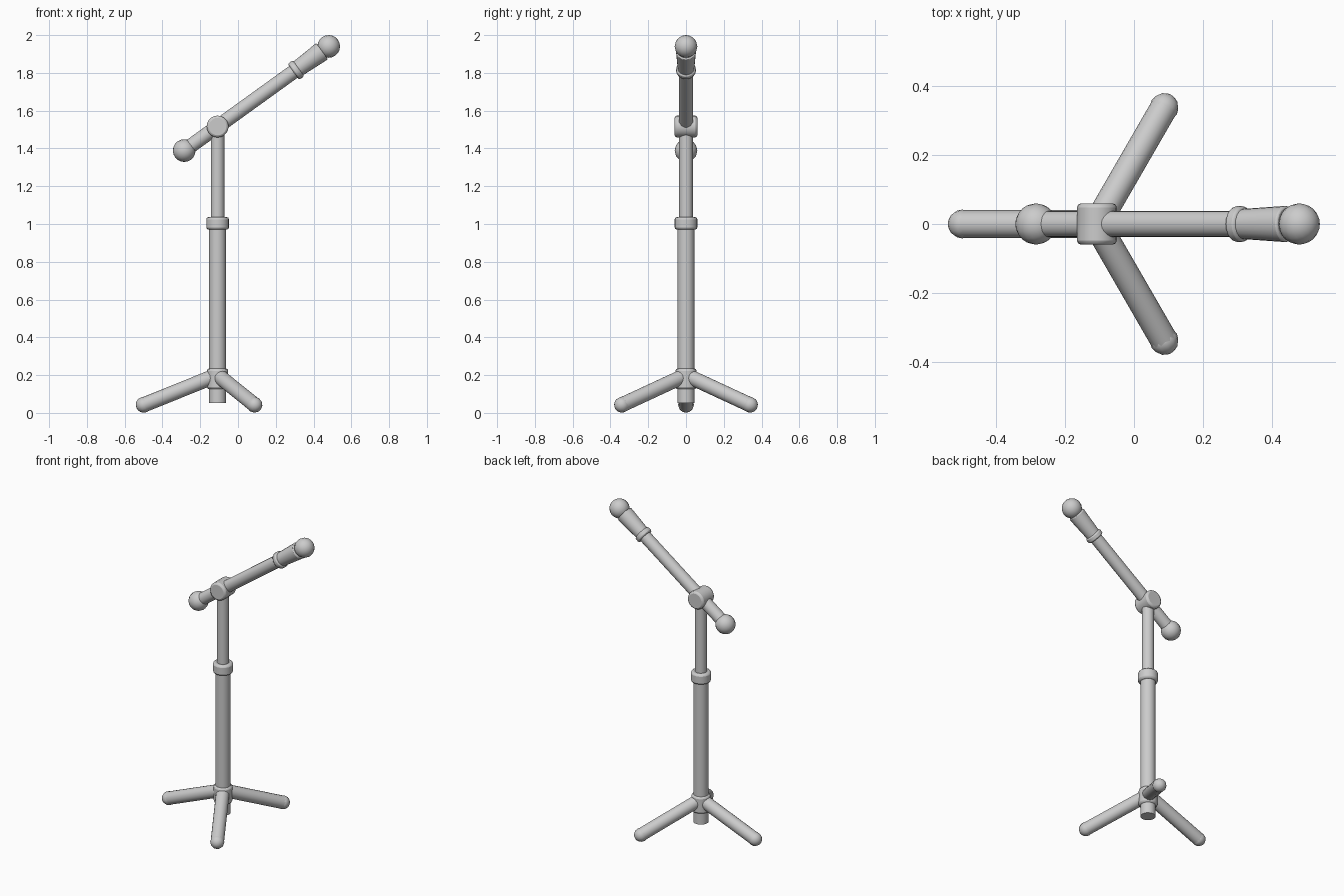
import bpy, math
from mathutils import Vector

if "Cube" in bpy.data.objects:
    bpy.data.objects.remove(bpy.data.objects["Cube"])

grey = bpy.data.materials.new("grey")
grey.diffuse_color = (0.6, 0.6, 0.6, 1)
grey.use_nodes = True
grey.node_tree.nodes["Principled BSDF"].inputs["Base Color"].default_value = grey.diffuse_color

PX = -0.108                                   # pole position on x
JOINT = Vector((PX, 0, 1.516))
ANGLE = math.atan2(0.55, 0.763)               # boom tilt
BOOM = Vector((math.cos(ANGLE), 0, math.sin(ANGLE)))


def finish(name):
    ob = bpy.context.object
    ob.name = name
    ob.data.materials.append(grey)
    bpy.ops.object.shade_smooth_by_angle(angle=math.radians(35))
    return ob


def rod(name, a, b, r1, r2=None, bevel=0.0, sides=20):
    """Round bar from a to b, optionally tapered or with chamfered rims."""
    a, b = Vector(a), Vector(b)
    d = b - a
    bpy.ops.mesh.primitive_cone_add(
        vertices=sides, radius1=r1, radius2=r1 if r2 is None else r2,
        depth=d.length, location=(a + b) / 2,
        rotation=d.to_track_quat('Z', 'Y').to_euler())
    ob = finish(name)
    if bevel:
        m = ob.modifiers.new("chamfer", 'BEVEL')
        m.width = bevel
        m.segments = 2
        m.limit_method = 'ANGLE'
        m.angle_limit = math.radians(40)
    return ob


def ball(name, centre, r, axis, segs=16, rings=10):
    bpy.ops.mesh.primitive_uv_sphere_add(
        segments=segs, ring_count=rings, radius=r, location=centre,
        rotation=Vector(axis).to_track_quat('Z', 'Y').to_euler())
    return finish(name)


def along(t):
    return JOINT + BOOM * t


# Upright pole with its collars
rod("lower_tube", (PX, 0, 0.053), (PX, 0, 1.0), 0.045)
rod("upper_tube", (PX, 0, 0.98), (PX, 0, 1.51), 0.036)
rod("height_collar", (PX, 0, 0.97), (PX, 0, 1.037), 0.06, bevel=0.012)
rod("leg_hub", (PX, 0, 0.125), (PX, 0, 0.235), 0.056, bevel=0.012)

# Three legs with rounded feet
for i, deg in enumerate((180, 60, -60)):
    c, s = math.cos(math.radians(deg)), math.sin(math.radians(deg))
    top = Vector((PX, 0, 0.2))
    foot = Vector((PX + 0.391 * c, 0.391 * s, 0.043))
    rod(f"leg_{i + 1}", top, foot, 0.04, sides=16)
    ball(f"foot_{i + 1}", foot, 0.042, foot - top, 12, 8)

# Tilt joint, boom and counterweight
rod("tilt_joint", JOINT - Vector((0, 0.06, 0)), JOINT + Vector((0, 0.06, 0)),
    0.058, bevel=0.012)
rod("boom", along(-0.22), along(0.53), 0.038)
ball("counterweight", along(-0.218), 0.06, BOOM)

# Microphone
rod("microphone_ring", along(0.495), along(0.528), 0.052, bevel=0.008)
rod("microphone_handle", along(0.51), along(0.682), 0.043, 0.053, bevel=0.006)
ball("microphone_head", along(0.725), 0.06, BOOM)
